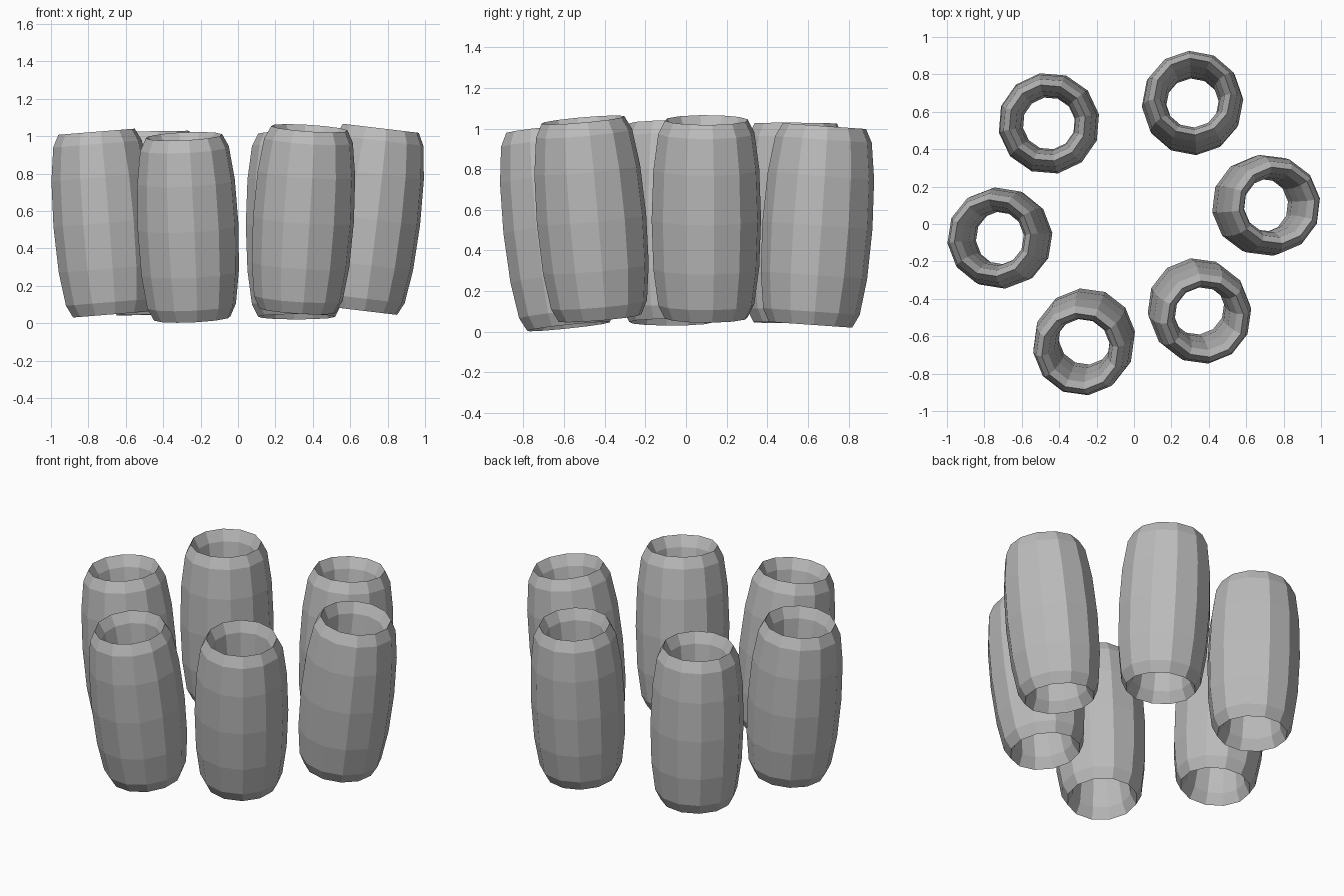
import bpy
from math import radians, tan, atan2
from mathutils import Matrix, Vector

if "Cube" in bpy.data.objects:
    bpy.data.objects.remove(bpy.data.objects["Cube"])

# Single plain material
grey = bpy.data.materials.new("plain_grey")
grey.use_nodes = True
colour = (0.5, 0.5, 0.5, 1)
grey.diffuse_color = colour
grey.node_tree.nodes["Principled BSDF"].inputs["Base Color"].default_value = colour

RING_RADIUS, WALL, HALF_HEIGHT = 0.206, 0.066, 0.49


def tube(name, centre, lean_x, lean_y):
    """A tall stretched ring, leaning by the given degrees towards +x and +y."""
    bpy.ops.mesh.primitive_torus_add(
        major_segments=12, minor_segments=12,
        major_radius=RING_RADIUS, minor_radius=WALL)
    obj = bpy.context.object
    obj.name = obj.data.name = name
    axis = Vector((tan(radians(lean_x)), tan(radians(lean_y)), 1))
    lean = Vector((0, 0, 1)).rotation_difference(axis).to_matrix().to_4x4()
    facing = Matrix.Rotation(atan2(centre[1], centre[0]), 4, "Z")
    stretch = Matrix.Diagonal((1, 1, HALF_HEIGHT / WALL, 1))
    obj.data.transform(lean @ facing @ stretch)
    obj.location = centre
    obj.data.materials.append(grey)
    bpy.ops.object.shade_flat()


# Circle of tubes, splayed outwards
tube("left_tube", (0.706, 0.10, 0.555), 6.8, 0)
tube("back_left_tube", (0.313, 0.647, 0.523), 0, 4)
tube("back_right_tube", (-0.455, 0.538, 0.535), -1, 0.3)
tube("right_tube", (-0.717, -0.075, 0.535), -4.6, 0)
tube("front_right_tube", (-0.267, -0.63, 0.512), -2.6, -6)
tube("front_left_tube", (0.35, -0.465, 0.555), 3.7, -5)
